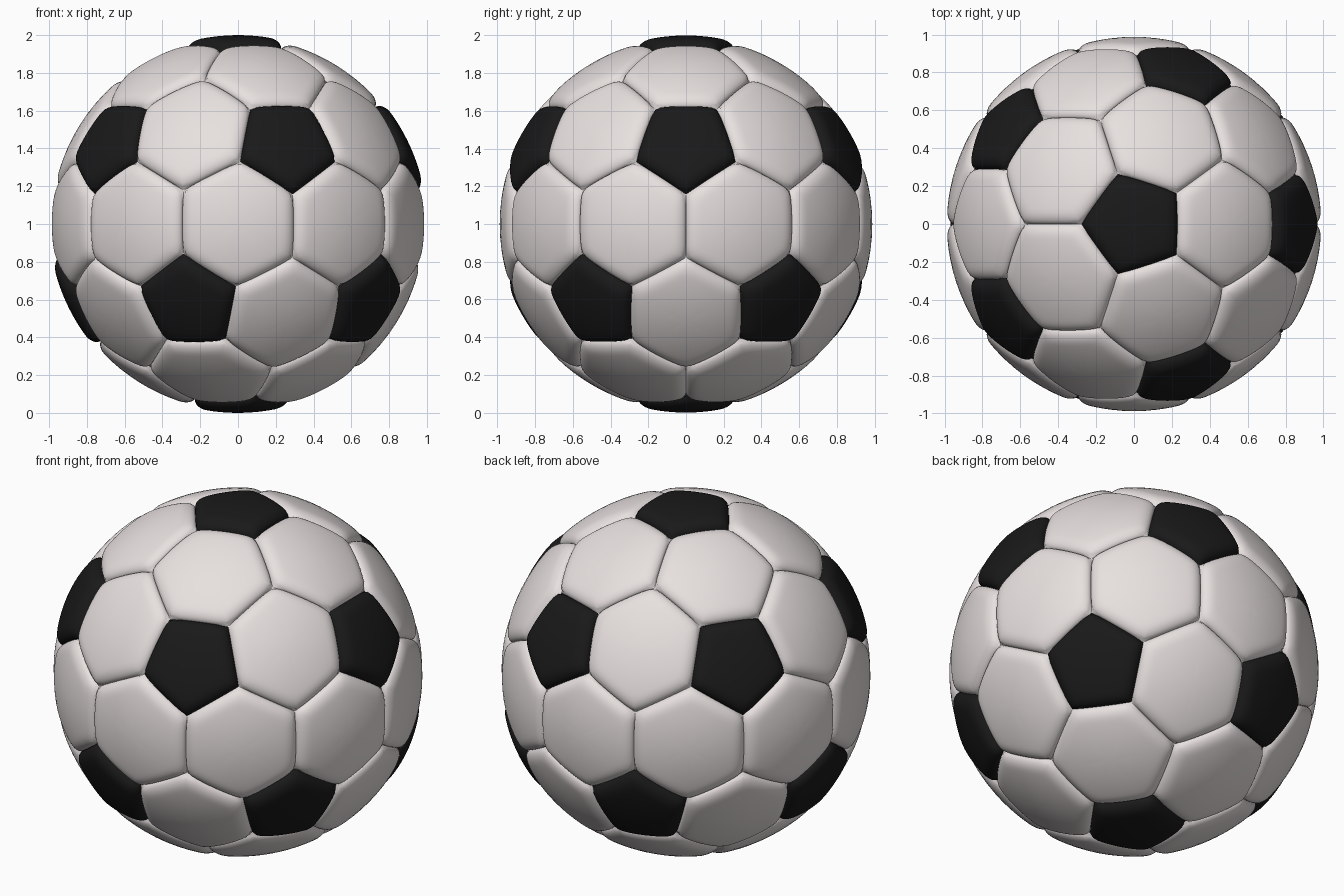
import bpy, bmesh, math
from itertools import combinations
from mathutils import Vector

if "Cube" in bpy.data.objects:
    bpy.data.objects.remove(bpy.data.objects["Cube"])

SEAM = 0.948                    # radius at the bottom of the seams
WIDTH = 0.075                   # width of the rounded panel border
PENT_ANGLE = math.radians(17)   # pole-to-corner angle of a black panel
SIDE_STEPS = 12
RINGS = [0, 0.2, 0.4, 0.55, 0.66, 0.74, 0.8, 0.85, 0.89, 0.925, 0.95, 0.97, 0.985, 0.995, 1]


def polar(elev, azim):
    return Vector((math.cos(elev) * math.cos(azim), math.cos(elev) * math.sin(azim), math.sin(elev)))


# Panel layout: black panels on icosahedron corners, white ones on its edges
E = math.atan(0.5)
ico = [Vector((0, 0, 1)), Vector((0, 0, -1))]
for i in range(5):
    ico.append(polar(E, math.radians(72 * i)))
    ico.append(polar(-E, math.radians(72 * i + 36)))


def near(a, b):
    return ico[a].dot(ico[b]) > 0.4


edges = [e for e in combinations(range(12), 2) if near(*e)]
tris = [t for t in combinations(range(12), 3) if all(near(a, b) for a, b in combinations(t, 2))]


def tri_center(t):
    return (ico[t[0]] + ico[t[1]] + ico[t[2]]).normalized()


def pent_corner(a, t):
    f = tri_center(t)
    return ico[a].slerp(f, PENT_ANGLE / ico[a].angle(f))


def sort_around(center, pts):
    u = center.orthogonal().normalized()
    v = center.cross(u)
    return sorted(pts, key=lambda p: math.atan2(p.dot(v), p.dot(u)))


# One cushioned panel: rings of points from the centre out to the seam
def add_panel(bm, center, corners, top):
    corners = sort_around(center, corners)
    n = len(corners)
    normals = [corners[i].cross(corners[(i + 1) % n]).normalized() for i in range(n)]

    def lift(p):
        p = p.normalized()
        k = 75
        d = -math.log(sum(math.exp(-k * math.asin(p.dot(m))) for m in normals)) / k
        s = 1 - min(max(d / WIDTH, 0), 1)
        return p * (SEAM + (top - SEAM) * math.sqrt(1 - s * s))

    rim = [corners[i].lerp(corners[(i + 1) % n], j / SIDE_STEPS)
           for i in range(n) for j in range(SIDE_STEPS)]
    count = len(rim)
    mid = bm.verts.new(lift(center))
    prev = None
    for t in RINGS[1:]:
        ring = [bm.verts.new(lift(center.lerp(p, t))) for p in rim]
        for i in range(count):
            j = (i + 1) % count
            if prev is None:
                bm.faces.new((mid, ring[i], ring[j]))
            else:
                bm.faces.new((prev[i], ring[i], ring[j], prev[j]))
        prev = ring


def make_object(name, panels, top, color):
    bm = bmesh.new()
    for center, corners in panels:
        add_panel(bm, center, corners, top)
    for f in bm.faces:
        f.smooth = True
    bmesh.ops.translate(bm, verts=bm.verts, vec=(0, 0, 1))
    mesh = bpy.data.meshes.new(name)
    bm.to_mesh(mesh)
    bm.free()
    mat = bpy.data.materials.new(name + "_color")
    mat.diffuse_color = color
    mat.use_nodes = True
    mat.node_tree.nodes["Principled BSDF"].inputs["Base Color"].default_value = mat.diffuse_color
    mesh.materials.append(mat)
    obj = bpy.data.objects.new(name, mesh)
    bpy.context.collection.objects.link(obj)


# Black five-sided panels
pents = [(ico[a], [pent_corner(a, t) for t in tris if a in t]) for a in range(12)]
make_object("black_panels", pents, 1.0, (0.01, 0.01, 0.01, 1))

# White six-sided panels
hexes = []
for a, b in edges:
    pts = []
    for t in tris:
        if a in t and b in t:
            pts += [tri_center(t), pent_corner(a, t), pent_corner(b, t)]
    hexes.append(((ico[a] + ico[b]).normalized(), pts))
make_object("white_panels", hexes, 0.988, (0.8, 0.75, 0.74, 1))
